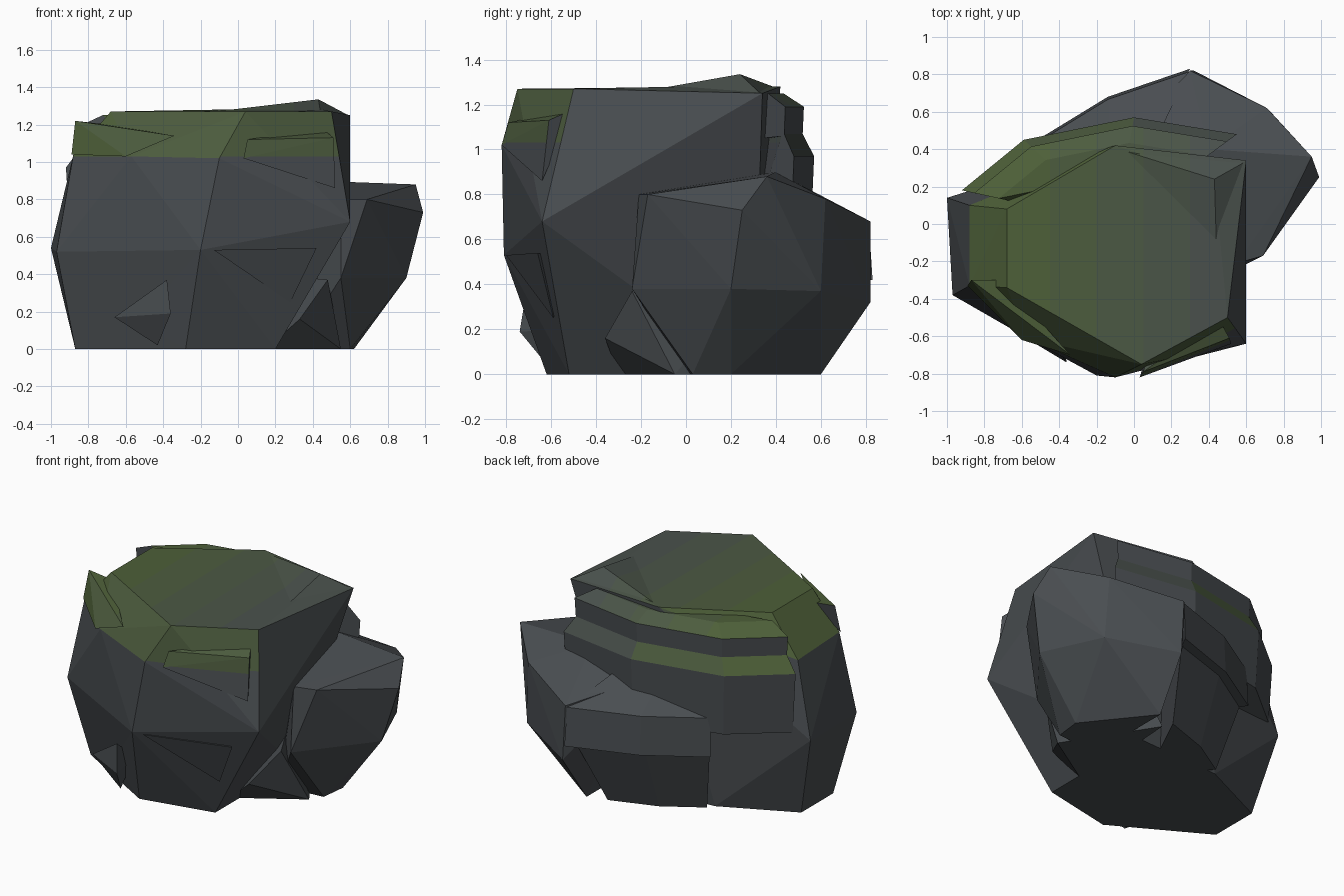
import bpy, bmesh

if "Cube" in bpy.data.objects:
    bpy.data.objects.remove(bpy.data.objects["Cube"])

parts = []


def rock(name, pts):
    """Faceted stone: convex hull around a few corner points."""
    bm = bmesh.new()
    for p in pts:
        bm.verts.new(p)
    bmesh.ops.convex_hull(bm, input=bm.verts[:])
    loose = [v for v in bm.verts if not v.link_faces]
    bmesh.ops.delete(bm, geom=loose, context='VERTS')
    bmesh.ops.dissolve_limit(bm, angle_limit=0.03, verts=bm.verts[:], edges=bm.edges[:])
    bmesh.ops.recalc_face_normals(bm, faces=bm.faces[:])
    me = bpy.data.meshes.new(name)
    bm.to_mesh(me)
    bm.free()
    ob = bpy.data.objects.new(name, me)
    bpy.context.collection.objects.link(ob)
    parts.append(ob)


def ledge(name, arc, levels):
    """Rock layer: a back outline scaled about the core at each (height, scale)."""
    rock(name, [(-0.1 + (x + 0.1) * s, y * s, z) for z, s in levels for x, y in arc])


# Main boulder body
rock("boulder", [
    (-0.68, 0.08, 1.27), (-0.1, 0.42, 1.28), (0.43, 0.24, 1.285), (0.6, 0.34, 1.25),
    (0.5, -0.5, 1.27), (0.04, -0.75, 1.27), (-0.68, -0.34, 1.27),
    (-0.88, -0.33, 1.04), (-0.57, -0.61, 1.03), (-0.1, -0.82, 1.02),
    (-0.88, 0.1, 1.02), (0.6, -0.64, 0.68), (-0.2, -0.81, 0.53),
    (-0.97, -0.38, 0.52), (-1.0, 0.14, 0.54),
    (-0.28, -0.62, 0), (-0.87, -0.28, 0), (-0.87, 0.05, 0), (0.2, -0.52, 0),
    (-0.4, 0.27, 0), (0.2, 0.3, 0)])

# Raised peak at the back of the top
rock("peak", [(0.43, 0.24, 1.335), (0.59, 0.33, 1.25), (-0.08, 0.4, 1.275),
              (0.44, -0.1, 1.275), (0.4, 0.2, 1.2)])

# Lower boulder on the right and back
rock("side_boulder", [
    (0.69, -0.17, 0.80), (0.55, -0.21, 0.80), (0.95, 0.36, 0.88), (0.99, 0.25, 0.73),
    (0.4, 0.4, 0.9), (0.71, 0.62, 0.78), (0.3, 0.82, 0.68), (0.0, 0.5, 0.8),
    (0.9, 0.2, 0.38), (0.55, -0.24, 0.38), (0.73, 0.6, 0.37), (0.32, 0.82, 0.32),
    (0.6, 0.03, 0), (0.62, 0.2, 0), (0.3, 0.6, 0), (0.3, 0.0, 0)])

# Fill between the two boulders
rock("gap_wedge", [(0.48, -0.24, 0.37), (0.33, -0.36, 0.16), (0.55, -0.05, 0),
                   (0.15, -0.3, 0), (0.2, 0.5, 0), (0.2, 0.3, 0.4)])

# Stacked layers on the back
upper_arc = [(-0.92, 0.18), (-0.59, 0.45), (0.0, 0.57), (0.55, 0.48)]
lower_arc = [(-0.5, 0.46), (-0.14, 0.68), (0.3, 0.83)]
ledge("upper_ledge", upper_arc, [(1.04, 0.5), (1.06, 0.91), (1.19, 0.92), (1.25, 0.76)])
ledge("middle_ledge", upper_arc, [(0.48, 0.5), (0.58, 0.97), (0.86, 0.97), (0.97, 1), (1.08, 0.9)])
ledge("back_ledge", lower_arc, [(0.38, 0.4), (0.42, 1), (0.67, 0.98), (0.82, 0.65)])
ledge("back_foot", lower_arc, [(0, 0.3), (0, 0.68), (0.43, 0.92), (0.45, 0.3)])

# Mossy lips along the front
rock("right_lip", [(0.52, -0.64, 0.86), (0.51, -0.61, 1.13), (0.03, -0.82, 1.02),
                   (0.05, -0.79, 1.12), (0.45, -0.5, 1.18), (0.1, -0.6, 1.0)])
rock("left_lip", [(-0.87, -0.3, 1.22), (-0.89, -0.33, 1.04), (-0.6, -0.62, 1.03),
                  (-0.34, -0.7, 1.14), (-0.7, -0.3, 1.2)])

# Chips on the front face
rock("front_chip", [(-0.66, -0.56, 0.17), (-0.36, -0.74, 0.19), (-0.38, -0.71, 0.37),
                    (-0.43, -0.6, 0.02), (-0.4, -0.5, 0.2)])
rock("front_crack", [(-0.13, -0.80, 0.53), (0.42, -0.66, 0.54), (0.28, -0.59, 0.25),
                     (0.1, -0.5, 0.5)])

# Fuse all stones into one rock
boulder = parts.pop(0)
for p in parts:
    m = boulder.modifiers.new(p.name, 'BOOLEAN')
    m.operation, m.solver, m.object = 'UNION', 'EXACT', p
dg = bpy.context.evaluated_depsgraph_get()
fused = bpy.data.meshes.new_from_object(boulder.evaluated_get(dg))
boulder.modifiers.clear()
boulder.data = fused
for p in parts:
    bpy.data.objects.remove(p)

# Split the mossy top into bands so the colour fades to the right
bm = bmesh.new()
bm.from_mesh(fused)
bm.normal_update()
cuts = [-0.45, -0.2, 0.05, 0.3]


def split(faces, co, no):
    geom = faces + list({e for f in faces for e in f.edges}) + list({v for f in faces for v in f.verts})
    bmesh.ops.bisect_plane(bm, geom=geom, plane_co=co, plane_no=no)
    bm.normal_update()


for x in cuts:
    split([f for f in bm.faces if f.normal.z > 0.6 and f.calc_center_median().z > 1.1],
          (x, 0, 0), (1, 0, 0))
# Lower limit of the moss on the front
split([f for f in bm.faces if f.normal.y < -0.3 and f.calc_center_median().z > 0.6],
      (0, 0, 1.03), (0, 0, 1))

# Materials from moss to bare stone
moss, stone = (0.075, 0.115, 0.04), (0.066, 0.074, 0.081)
fused.materials.clear()
for i in range(6):
    t = i / 5
    mat = bpy.data.materials.new("moss_%d" % i if i < 5 else "stone")
    mat.diffuse_color = [a + (b - a) * t for a, b in zip(moss, stone)] + [1]
    mat.use_nodes = True
    mat.node_tree.nodes["Principled BSDF"].inputs["Base Color"].default_value = mat.diffuse_color
    fused.materials.append(mat)
for f in bm.faces:
    c = f.calc_center_median()
    front = c.y < -0.5 and f.normal.y < -0.2
    mossy = c.z > 1.02 and (f.normal.z > 0.1 or front) and f.normal.x < 0.7
    f.material_index = sum(c.x > x for x in cuts) if mossy else 5
    if mossy and front:
        f.material_index = 1
    f.smooth = False
bm.to_mesh(fused)
bm.free()
